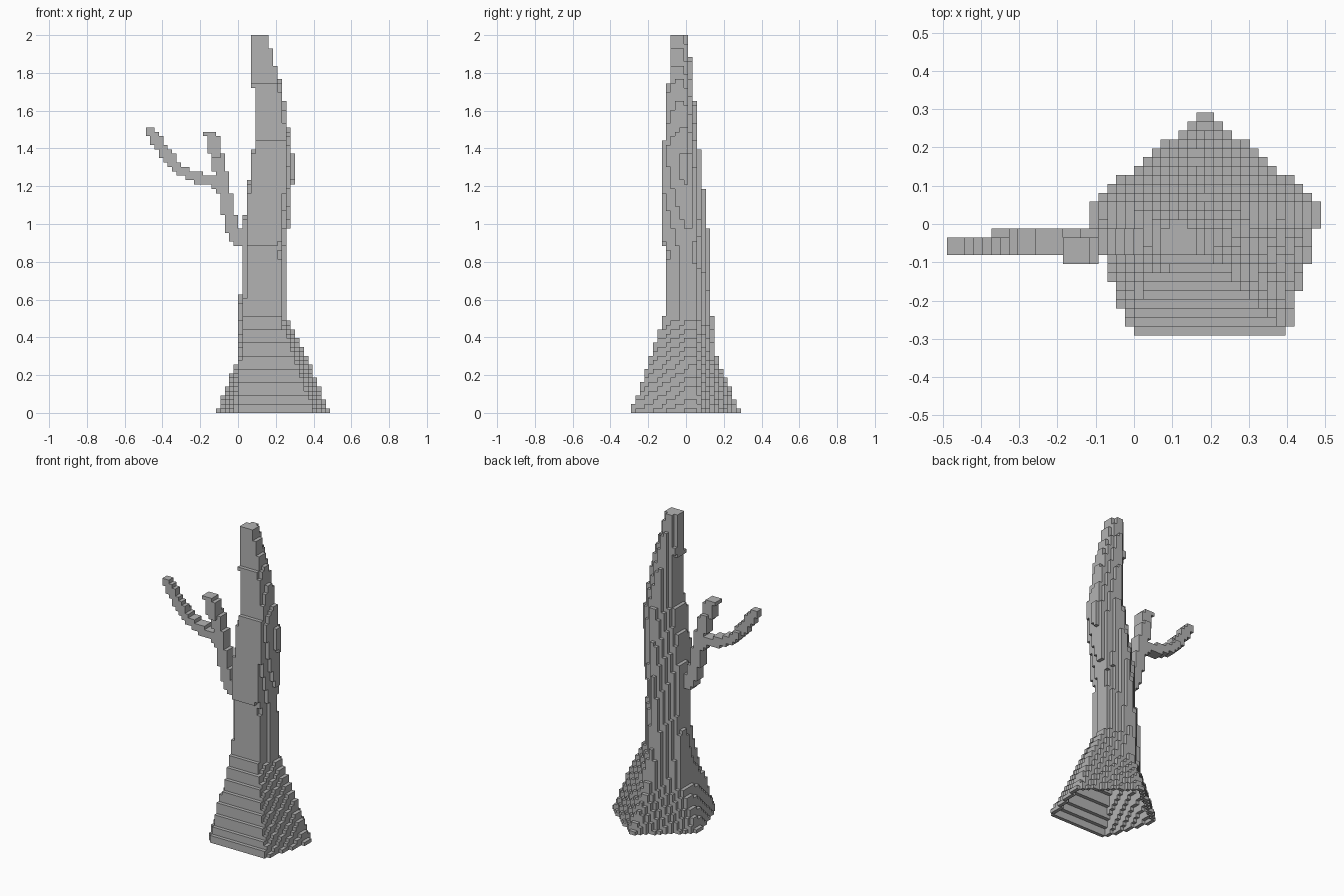
import bpy
import bmesh
from mathutils import Vector

old_cube = bpy.data.objects.get("Cube")
if old_cube:
    bpy.data.objects.remove(old_cube, do_unlink=True)

LAYERS = 86
S = 2 / LAYERS                      # edge length of one block

bark = bpy.data.materials.new("grey bark")
bark.use_nodes = True
bark.diffuse_color = (0.45, 0.45, 0.45, 1)
bark.node_tree.nodes["Principled BSDF"].inputs["Base Color"].default_value = bark.diffuse_color

# Trunk outline tracks: (height, position)
LEFT = [(0, -.116), (.29, 0), (.6, .005), (.7, .023), (1, .03), (1.2, .055), (1.45, .09),
        (1.7, .09), (1.75, .07), (2, .07)]
RIGHT = [(0, .488), (.3, .36), (.5, .26), (.85, .255), (1.3, .3), (1.45, .28), (1.75, .225), (2, .15)]
FRONT = [(0, -.291), (.53, -.11), (.85, -.105), (.9, -.128), (1.43, -.128), (1.47, -.105),
         (1.73, -.105), (1.77, -.082), (2, -.082)]
BACK = [(0, .291), (.28, .165), (.5, .14), (.95, .118), (1.4, .07), (2, .012)]
FRONT_LEFT = [(0, 0), (.6, .05), (1, .05), (1.45, .1), (2, .07)]
FRONT_RIGHT = [(0, .393), (.5, .21), (.9, .205), (1.4, .25), (1.75, .2), (2, .15)]
SIDE_Y = [(0, .045), (.6, .03), (2, -.03)]
RIDGE_X = [(0, .186), (.6, .14), (1.4, .18), (2, .116)]


def sample(track, z):
    """Linear interpolation along a track."""
    for (z0, a), (z1, b) in zip(track, track[1:]):
        if z <= z1:
            return a + (b - a) * (z - z0) / (z1 - z0)
    return track[-1][1]


def centre(cell):
    i, j, k = cell
    return Vector(((i + .5) * S, j * S, (k + .5) * S))


def trunk_layer(k):
    """Blocks inside the five-sided trunk section of one layer."""
    z = (k + .5) * S
    left, right, front, back, fl, fr, side, ridge = (
        sample(t, z) for t in (LEFT, RIGHT, FRONT, BACK, FRONT_LEFT, FRONT_RIGHT, SIDE_Y, RIDGE_X))
    outline = [Vector(p) for p in ((fl, front), (fr, front), (right, side), (ridge, back), (left, side))]
    found = set()
    for i in range(-21, 21):
        for j in range(-12, 13):
            p = centre((i, j, k)).to_2d()
            if not (left < p.x < right and front < p.y < back):
                continue
            edges = zip(outline, outline[1:] + outline[:1])
            if all((b - a).normalized().cross(p - a) > -.4 * S for a, b in edges):
                found.add((i, j, k))
    return found


def sweep(path, half):
    """Blocks touched by a box brush moved along a path; half is in blocks."""
    found = set()
    for a, b in zip(path, path[1:]):
        a, b = Vector(a), Vector(b)
        for step in range(31):
            p = a.lerp(b, step / 30)
            base = (round(p.x / S - .5), round(p.y / S), round(p.z / S - .5))
            for di in range(-2, 3):
                for dj in range(-2, 3):
                    for dk in range(-2, 3):
                        cell = (base[0] + di, base[1] + dj, base[2] + dk)
                        d = centre(cell) - p
                        if all(abs(d[n]) < half[n] * S for n in range(3)):
                            found.add(cell)
    return found


DIRECTIONS = [(1, 0, 0), (-1, 0, 0), (0, 1, 0), (0, -1, 0), (0, 0, 1), (0, 0, -1)]


def shifted(cell, d):
    return tuple(c + n for c, n in zip(cell, d))


def block_object(name, cells, filled):
    """Mesh of the exposed block faces."""
    bm = bmesh.new()
    verts = {}

    def corner(p):
        key = tuple(round(c / S * 2) for c in p)
        if key not in verts:
            verts[key] = bm.verts.new(p)
        return verts[key]

    for cell in sorted(cells):
        for d in DIRECTIONS:
            if shifted(cell, d) in filled:
                continue
            normal = Vector(d)
            u = Vector((d[1], d[2], d[0]))
            v = normal.cross(u)
            mid = centre(cell) + normal * S / 2
            bm.faces.new([corner(mid + (u * a + v * b) * S / 2)
                          for a, b in ((-1, -1), (1, -1), (1, 1), (-1, 1))])
    mesh = bpy.data.meshes.new(name)
    bm.to_mesh(mesh)
    bm.free()
    mesh.materials.append(bark)
    obj = bpy.data.objects.new(name, mesh)
    bpy.context.collection.objects.link(obj)


# Hollow trunk, open underneath
solid = set().union(*(trunk_layer(k) for k in range(LAYERS)))
trunk = {c for c in solid
         if any(shifted(c, d) not in solid and c[2] + d[2] >= 0 for d in DIRECTIONS)}

# Forked limb on the right side
limb = sweep([(.035, -.046, .9), (-.015, -.046, .93), (-.05, -.046, 1.06), (-.08, -.046, 1.2),
              (-.095, -.046, 1.3), (-.12, -.06, 1.37)], (1.3, 1.5, 1))
limb |= sweep([(-.125, -.07, 1.39), (-.14, -.07, 1.47)], (1.3, 1.5, 1))
limb |= sweep([(-.165, -.07, 1.48)] * 2, (1, 1.2, .6))
branch = sweep([(-.1, -.046, 1.215), (-.2, -.046, 1.24), (-.3, -.046, 1.28), (-.345, -.046, 1.32)],
               (.7, 1.5, 1))
branch |= sweep([(-.35, -.058, 1.33), (-.41, -.058, 1.41), (-.47, -.058, 1.495)], (.9, 1, .9))
limb -= solid
branch -= solid | limb

everything = trunk | limb | branch
block_object("trunk", trunk, everything)
block_object("forked_limb", limb, everything)
block_object("side_branch", branch, everything)
